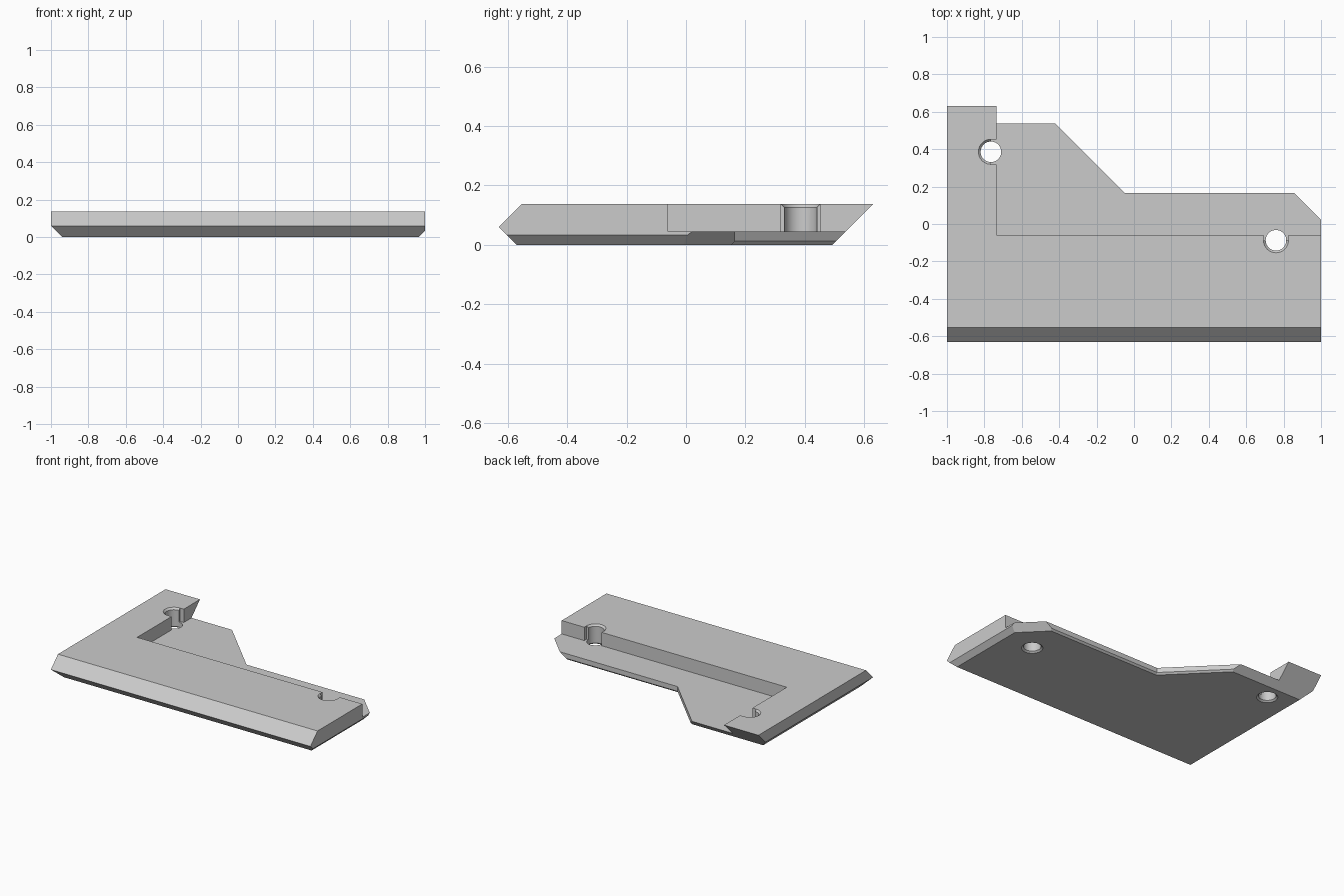
import bpy, bmesh
from mathutils import Vector, Matrix

if "Cube" in bpy.data.objects:
    bpy.data.objects.remove(bpy.data.objects["Cube"])

H = 0.138        # overall thickness
FLOOR = 0.045    # thickness of the thin flange
BACK = 0.631     # half depth

grey = bpy.data.materials.new("plain_grey")
grey.use_nodes = True
grey.diffuse_color = (0.6, 0.6, 0.6, 1)
grey.node_tree.nodes["Principled BSDF"].inputs["Base Color"].default_value = (0.6, 0.6, 0.6, 1)


def add_object(name, bm):
    bmesh.ops.recalc_face_normals(bm, faces=bm.faces)
    mesh = bpy.data.meshes.new(name)
    bm.to_mesh(mesh)
    bm.free()
    mesh.materials.append(grey)
    obj = bpy.data.objects.new(name, mesh)
    bpy.context.scene.collection.objects.link(obj)
    return obj


def box(bm, low, high):
    low, high = Vector(low), Vector(high)
    size = Matrix.Diagonal((*(high - low), 1))
    bmesh.ops.create_cube(bm, size=1, matrix=Matrix.Translation((low + high) / 2) @ size)


def trimmed_block(name, planes):
    """Block cut by planes, each a point and an outward direction."""
    bm = bmesh.new()
    box(bm, (-1, -BACK, 0), (1, BACK, H))
    for point, normal in planes:
        bmesh.ops.bisect_plane(bm, geom=bm.verts[:] + bm.edges[:] + bm.faces[:], dist=1e-5,
                               plane_co=point, plane_no=Vector(normal).normalized(),
                               clear_outer=True)
        bmesh.ops.holes_fill(bm, edges=[e for e in bm.edges if e.is_boundary])
    return add_object(name, bm)


def combine(target, tool, operation):
    mod = target.modifiers.new(operation.lower(), "BOOLEAN")
    mod.operation, mod.object, mod.solver = operation, tool, "EXACT"
    graph = bpy.context.evaluated_depsgraph_get()
    mesh = bpy.data.meshes.new_from_object(target.evaluated_get(graph))
    target.modifiers.clear()
    target.data = mesh
    bpy.data.objects.remove(tool)


# Bevels shared by both halves: front top, front bottom, left and right bottom
edge_bevels = [
    ((0, -BACK, 0.06), (0, -1, 1)),
    ((0, -BACK, 0.06), (0, -1, -1)),
    ((-1, 0, 0.06), (-1, 0, -1)),
    ((1, 0, 0.033), (1, 0, -1)),
]
LIP = 0.012      # small bevel under the vertical back edges

# Long front body with the clipped corner
body = trimmed_block("mounting_plate", edge_bevels + [
    ((0, 0.165, 0), (0, 1, 0)),
    ((0, 0.165, LIP), (0, 1, -1)),
    ((1, 0.022, FLOOR), (1, 1, -1.414)),
])

# Arm side with the diagonal edge and the undercut back
arm = trimmed_block("arm_block", edge_bevels + [
    ((0, BACK, H), (0, 1, -1)),
    ((-0.05, 0.165, 0), (1, 1, 0)),
    ((-0.05, 0.165, LIP), (1, 1, -1.414)),
])
combine(body, arm, "UNION")

# Recess that leaves the raised L shape
bm = bmesh.new()
box(bm, (-0.735, -0.06, FLOOR), (1.5, 1.5, 0.5))
combine(body, add_object("recess_cutter", bm), "DIFFERENCE")

# Screw holes: bore with flared ends, and a short slot opening to the recess
R, FLARE = 0.055, 0.067
for x, y, dx, dy in [(-0.765, 0.386, 0.06, 0), (0.759, -0.087, 0, 0.06)]:
    at = Vector((x, y, 0))
    for bottom, top, r1, r2 in [(-0.1, 0.3, R, R),
                                (H - 0.012, H + 0.012, R, 2 * FLARE - R),
                                (-0.01, 0.01, 2 * FLARE - R, R)]:
        bm = bmesh.new()
        bmesh.ops.create_cone(bm, cap_ends=True, segments=40, radius1=r1, radius2=r2,
                              depth=top - bottom,
                              matrix=Matrix.Translation(at + Vector((0, 0, (top + bottom) / 2))))
        combine(body, add_object("hole_cutter", bm), "DIFFERENCE")
    bm = bmesh.new()
    wide = Vector((FLARE if dy else 0, FLARE if dx else 0, 0))
    box(bm, at - wide + Vector((0, 0, FLOOR)), at + wide + Vector((dx, dy, 0.3)))
    combine(body, add_object("slot_cutter", bm), "DIFFERENCE")

# Smooth bores, crisp edges
bpy.ops.object.select_all(action="DESELECT")
body.select_set(True)
bpy.context.view_layer.objects.active = body
bpy.ops.object.shade_smooth_by_angle(angle=0.4)
